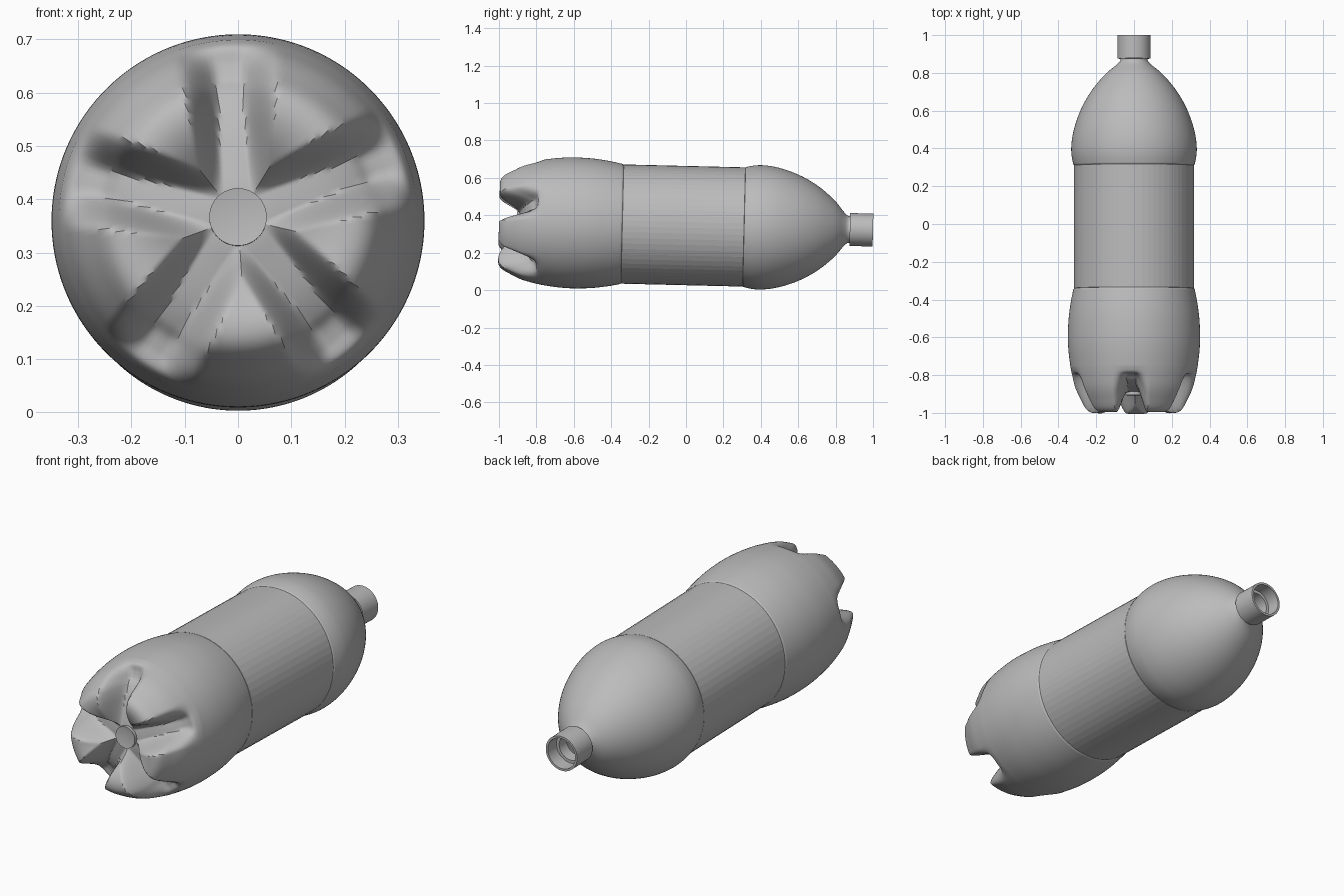
import bpy, bmesh
from math import sin, cos, pi, radians

cube = bpy.data.objects.get("Cube")
if cube:
    bpy.data.objects.remove(cube, do_unlink=True)

GREY = (0.5, 0.5, 0.5, 1)
mat = bpy.data.materials.new("plain_grey")
mat.use_nodes = True
mat.diffuse_color = GREY
mat.node_tree.nodes["Principled BSDF"].inputs["Base Color"].default_value = GREY

TILT, AXIS_HEIGHT = -0.024, 0.345
GROOVES, GROOVE_TURN = 5, radians(93.5)


def smooth_path(points, steps):
    """Catmull-Rom curve through (radius, y) points."""
    ends = [points[0]] + points + [points[-1]]
    out = []
    for a, b, c, d in zip(ends, ends[1:], ends[2:], ends[3:]):
        for i in range(steps):
            t = i / steps
            out.append(tuple(
                q + 0.5 * t * (r - p + t * (2 * p - 5 * q + 4 * r - s + t * (3 * (q - r) + s - p)))
                for p, q, r, s in zip(a, b, c, d)))
    return out + [points[-1]]


def lathe(name, rings, sides, shape=None, angle=35):
    """Spin (radius, y) rings about the long axis; shape may alter each point."""
    bm = bmesh.new()
    loops = []
    for i, (r, y) in enumerate(rings):
        loop = []
        for k in range(sides):
            a = GROOVE_TURN + 2 * pi * k / sides
            rr, yy = shape(i, a, r, y) if shape else (r, y)
            loop.append(bm.verts.new((rr * cos(a), yy, rr * sin(a))))
        loops.append(loop)
    for lo, hi in zip(loops, loops[1:]):
        for k in range(sides):
            n = (k + 1) % sides
            bm.faces.new((lo[k], lo[n], hi[n], hi[k]))
    bmesh.ops.remove_doubles(bm, verts=bm.verts, dist=1e-5)
    bmesh.ops.recalc_face_normals(bm, faces=bm.faces)
    mesh = bpy.data.meshes.new(name)
    bm.to_mesh(mesh)
    bm.free()
    mesh.materials.append(mat)
    mesh.shade_smooth()
    mesh.set_sharp_from_angle(angle=radians(angle))
    obj = bpy.data.objects.new(name, mesh)
    obj.location.z = AXIS_HEIGHT
    obj.rotation_euler.x = TILT
    bpy.context.collection.objects.link(obj)
    return obj


# Base: five feet, blended into the valleys between them
foot = smooth_path([(0, -0.89), (0.05, -0.9), (0.1, -0.94), (0.16, -0.985), (0.21, -1),
                    (0.25, -0.985), (0.283, -0.93), (0.31, -0.87), (0.328, -0.8),
                    (0.336, -0.76)], 6)
valley = smooth_path([(0, -0.89), (0.05, -0.89), (0.1, -0.88), (0.16, -0.865), (0.2, -0.85),
                      (0.235, -0.83), (0.26, -0.808), (0.29, -0.797), (0.322, -0.79),
                      (0.336, -0.76)], 6)


def petal(i, a, r, y):
    if i >= len(foot):
        return r, y
    step = 2 * pi / GROOVES
    off = (a - GROOVE_TURN + step / 2) % step - step / 2
    across = abs(r * sin(off))
    floor, edge = 0.025, 0.05 + 0.15 * r
    t = min(1, max(0, (across - floor) / (edge - floor)))
    t = t * t * (3 - 2 * t) * 0.6 + t * 0.4
    vr, vy = valley[i]
    return vr + (r - vr) * t, vy + (y - vy) * t


lower = smooth_path([(0.336, -0.76), (0.346, -0.68), (0.35, -0.6), (0.346, -0.5),
                     (0.334, -0.41), (0.321, -0.345)], 5)
shoulder = smooth_path([(0.321, 0.315), (0.33, 0.36), (0.332, 0.41), (0.323, 0.48),
                        (0.3, 0.56), (0.265, 0.64), (0.215, 0.72), (0.15, 0.795),
                        (0.09, 0.845), (0.073, 0.865), (0.072, 0.88)], 5)
lathe("bottle_body", foot + lower[1:] + [(0.316, -0.34), (0.316, 0.31)] + shoulder, 180, petal)

# Label sleeve, lightly faceted
lathe("label_sleeve", [(0.316, -0.342), (0.319, -0.34), (0.319, 0.31), (0.316, 0.312)], 64, angle=3)

# Neck finish with an open mouth and an inner ledge
lathe("neck_finish", [(0.07, 0.876), (0.088, 0.876), (0.088, 1.0), (0.077, 1.0),
                      (0.077, 0.93), (0.062, 0.93), (0.062, 0.87)], 64)

# Small shallow disc in the middle of the base
lathe("base_hub", [(0, -0.898), (0.054, -0.906), (0.054, -0.885)], 40)
